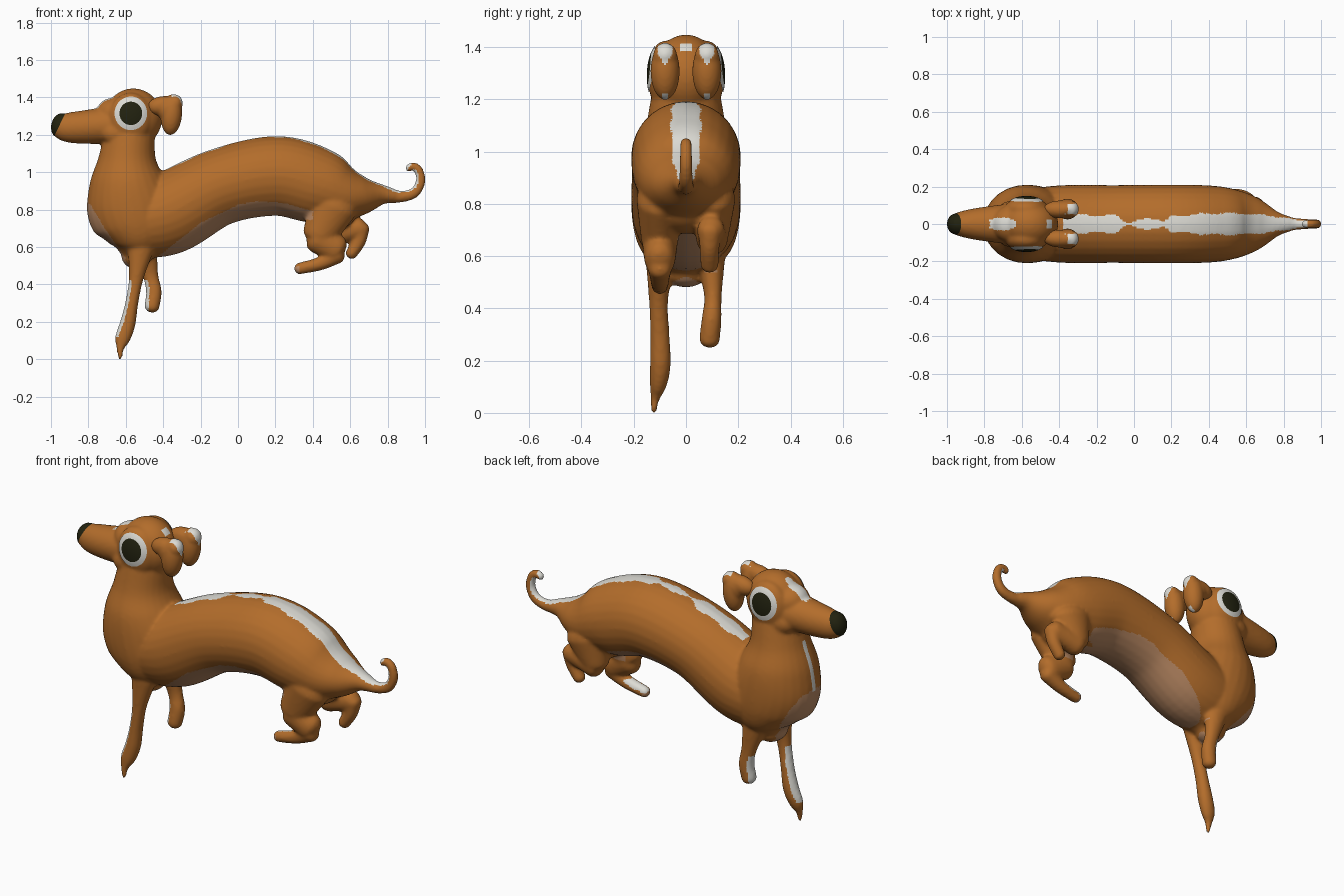
import bpy, bmesh, math
from mathutils import Vector, Matrix
from mathutils.bvhtree import BVHTree

if "Cube" in bpy.data.objects:
    bpy.data.objects.remove(bpy.data.objects["Cube"])


def material(name, rgb):
    m = bpy.data.materials.new(name)
    m.diffuse_color = (*rgb, 1)
    m.use_nodes = True
    m.node_tree.nodes["Principled BSDF"].inputs["Base Color"].default_value = m.diffuse_color
    return m


MATS = [material("brown_coat", (0.45, 0.152, 0.024)),
        material("pale_belly", (0.49, 0.25, 0.125)),
        material("white_marking", (0.72, 0.71, 0.66)),
        material("dark_nose_and_pupil", (0.016, 0.016, 0.005))]
BROWN, BELLY, WHITE, DARK = range(4)


def interp(x, pts):
    for (x0, v0), (x1, v1) in zip(pts, pts[1:]):
        if x0 <= x <= x1:
            return v0 + (v1 - v0) * (x - x0) / (x1 - x0)
    return -1


def spline(pts, steps=8):
    P = [Vector(p) for p in pts]
    P = [2 * P[0] - P[1]] + P + [2 * P[-1] - P[-2]]
    out = []
    for a, b, c, d in zip(P, P[1:], P[2:], P[3:]):
        for k in range(steps):
            t = k / steps
            out.append(0.5 * (2 * b + (c - a) * t + (2 * a - 5 * b + 4 * c - d) * t * t
                              + (3 * b - a - 3 * c + d) * t ** 3))
    return out + [P[-2]]


def tube(bm, pts, n=28):
    """Round-ended loft; each point is x, y, z, half width (y), half height."""
    S = spline(pts)
    C = [Vector(p[:3]) for p in S]
    T = [(C[min(i + 1, len(C) - 1)] - C[max(i - 1, 0)]).normalized() for i in range(len(C))]
    rows = [(C[i], T[i], S[i][3], S[i][4]) for i in range(len(C))]

    def cap(row, sign):
        c, t, w, h = row
        return [(c + t * sign * 0.8 * min(w, h) * math.sin(a), t, w * math.cos(a), h * math.cos(a))
                for a in (0.45, 0.9, 1.25, 1.45)]
    rows = cap(rows[0], -1)[::-1] + rows + cap(rows[-1], 1)
    rings = []
    for c, t, w, h in rows:
        side = Vector((0, 1, 0))
        side = (side - t * side.dot(t)).normalized()
        up = t.cross(side)
        rings.append([bm.verts.new(c + side * w * math.cos(2 * math.pi * k / n)
                                   + up * h * math.sin(2 * math.pi * k / n)) for k in range(n)])
    for r0, r1 in zip(rings, rings[1:]):
        for k in range(n):
            bm.faces.new((r0[k], r0[(k + 1) % n], r1[(k + 1) % n], r1[k]))
    bm.faces.new(rings[0][::-1])
    bm.faces.new(rings[-1])


def ball(bm, c, r, tilt=0):
    bmesh.ops.create_uvsphere(bm, u_segments=32, v_segments=20, radius=1,
                              matrix=Matrix.Translation(c) @ Matrix.Rotation(tilt, 4, 'Y')
                              @ Matrix.Diagonal((*r, 1)))


def fuse(name, bm, voxel, smooth):
    """Melt overlapping parts into one smooth skin."""
    bmesh.ops.recalc_face_normals(bm, faces=bm.faces)
    me = bpy.data.meshes.new(name)
    bm.to_mesh(me)
    ob = bpy.data.objects.new(name, me)
    bpy.context.collection.objects.link(ob)
    r = ob.modifiers.new("remesh", 'REMESH')
    r.mode, r.voxel_size = 'VOXEL', voxel
    s = ob.modifiers.new("smooth", 'SMOOTH')
    s.factor, s.iterations = 0.5, smooth
    new = bpy.data.meshes.new_from_object(ob.evaluated_get(bpy.context.evaluated_depsgraph_get()))
    ob.modifiers.clear()
    ob.data = new
    new.materials.clear()
    for m in MATS:
        new.materials.append(m)
    return ob


def paint(ob, rule, cut=None):
    bm = bmesh.new()
    bm.from_mesh(ob.data)
    if cut:
        bmesh.ops.bisect_plane(bm, geom=bm.verts[:] + bm.edges[:] + bm.faces[:],
                               plane_co=cut[0], plane_no=cut[1])
    bm.normal_update()
    for f in bm.faces:
        f.smooth = True
        f.material_index = rule(f.calc_center_median(), f.normal)
    bm.to_mesh(ob.data)
    return bm


# --- body: trunk, chest and neck, tail, head ---
bm = bmesh.new()
tube(bm, [(-.56, 0, .74, .19, .20), (-.37, 0, .78, .208, .22), (-.1, 0, .92, .208, .205),
          (.2, 0, .98, .21, .213), (.42, 0, .93, .205, .205), (.56, 0, .885, .18, .16),
          (.67, 0, .875, .135, .105), (.77, 0, .88, .065, .055), (.84, 0, .872, .038, .035)])
tube(bm, [(-.545, 0, .545, .09, .08), (-.535, 0, .61, .165, .15), (-.54, 0, .7, .2, .215),
          (-.57, 0, .82, .21, .24), (-.59, 0, .95, .2, .205), (-.592, 0, 1.07, .16, .155),
          (-.58, 0, 1.2, .135, .135)])
tube(bm, [(.8, 0, .875, .042, .04), (.88, 0, .87, .03, .031), (.945, 0, .892, .027, .028),
          (.976, 0, .95, .025, .026), (.966, 0, 1.01, .023, .024), (.935, 0, 1.032, .022, .022),
          (.91, 0, 1.02, .02, .02)])
ball(bm, (-.56, 0, 1.29), (.155, .132, .158))
ball(bm, (-.655, 0, 1.305), (.105, .1, .088), .5)
tube(bm, [(-.62, 0, 1.255, .115, .1), (-.74, 0, 1.247, .1, .096), (-.84, 0, 1.24, .086, .088),
          (-.91, 0, 1.24, .072, .08), (-.953, 0, 1.25, .058, .068)])
for s in (-1, 1):
    ball(bm, (-.575, s * .081, 1.29), (.115, .066, .135))
    ball(bm, (-.645, s * .065, 1.21), (.088, .06, .066))
# pelvis filling between the thighs
ball(bm, (.5, 0, .8), (.14, .14, .115))
# front legs: near one stretched down, far one tucked
tube(bm, [(-.52, -.1, .59, .055, .07), (-.545, -.105, .43, .037, .039), (-.568, -.1, .3, .037, .035),
          (-.59, -.098, .19, .04, .042), (-.617, -.106, .11, .033, .041), (-.63, -.118, .055, .018, .02),
          (-.63, -.122, .008, .012, .012)])
tube(bm, [(-.5, .095, .59, .055, .07), (-.468, .103, .45, .034, .042), (-.45, .098, .36, .038, .042),
          (-.46, .09, .28, .04, .04)])
# hind legs: thigh, shin, foot for each side
tube(bm, [(.51, -.1, .82, .09, .13), (.435, -.1, .665, .072, .092)])
tube(bm, [(.43, -.1, .65, .068, .085), (.525, -.1, .59, .06, .075)])
tube(bm, [(.53, -.1, .56, .047, .05), (.44, -.1, .512, .037, .037), (.325, -.1, .484, .032, .031)])
tube(bm, [(.54, .1, .82, .09, .13), (.5, .1, .69, .066, .08)])
tube(bm, [(.5, .1, .67, .062, .07), (.65, .095, .7, .052, .056)])
tube(bm, [(.66, .092, .7, .046, .044), (.645, .09, .63, .038, .038), (.605, .09, .562, .034, .032)])
body = fuse("dog_body", bm, 0.0095, 7)

NOSE = Vector((-.926, 0, 1.31)), Vector((.09, 0, -.043)).normalized()
BELLY_EDGE = [(-.85, .86), (-.79, .83), (-.72, .71), (-.6, .54), (-.5, .5), (-.4, .57), (-.2, .73),
              (0, .825), (.1, .845), (.25, .835), (.4, .79), (.48, .7)]
STRIPE = [(-.38, .03), (-.3, .047), (-.1, .045), (-.03, .006), (.03, .02), (.08, .032), (.13, .025),
          (.16, .008), (.2, .04), (.4, .057), (.6, .056), (.75, .042), (.85, .024), (1, .018)]


def body_rule(c, n):
    y = abs(c.y)
    if (c - NOSE[0]).dot(NOSE[1]) < 0 and c.x < -.9:
        return DARK
    # back stripe and inner side of the tail
    if .84 < c.z < 1.25 and y < interp(c.x, STRIPE) + .004 * math.sin(40 * c.x):
        if (n.z > .2 and c.x < .93) or (c.x > .85 and n.x < -.3):
            return WHITE
    # forehead blaze, crown spot and throat streak
    if c.z > 1.3 and n.z > .2 and y < interp(c.x, [(-.77, .02), (-.73, .036), (-.68, .034), (-.63, .015)]):
        return WHITE
    if c.x > -.5 and 1.385 < c.z < 1.415 and y < .025:
        return WHITE
    if c.x < -.7 and .83 < c.z < 1.1 and n.x < -.5 and y < .013:
        return WHITE
    # leg fronts and paw top
    if .12 < c.z < .42 and c.x < -.4 and n.x < -.5:
        return WHITE
    if c.z < .54 and .3 < c.x < .44 and n.z > .2 and -.105 < c.y < 0:
        return WHITE
    # belly and lower chest, leaving the legs brown
    leg = (c.z < .54 and y > .05) if c.x < 0 else (c.x > .33 and (y > .035 or c.z < .66))
    if c.z < interp(c.x, BELLY_EDGE) and c.z > .44 and n.z < .25:
        if not leg or (.33 < c.x < .4 and c.z > .745):
            return BELLY
    return BROWN


bm = paint(body, body_rule, NOSE)
tree = BVHTree.FromBMesh(bm)

# --- ears: flap plus short root, mirrored ---
for s, side in ((-1, "near"), (1, "far")):
    eb = bmesh.new()
    ball(eb, (-.356, s * .08, 1.308), (.057, .056, .11), .08)
    ball(eb, (-.4, s * .078, 1.355), (.085, .047, .052), -.1)
    ball(eb, (-.375, s * .08, 1.335), (.062, .05, .075), -.5)
    ball(eb, (-.337, s * .08, 1.368), (.042, .046, .048))
    ear = fuse(side + "_ear", eb, 0.008, 5)

    def ear_rule(c, n):
        dy = abs(abs(c.y) - .08)
        top = n.x > -.2 and 1.33 < c.z and c.x > -.37 and dy < .028 * min(1, (c.z - 1.325) / .05)
        low = n.x > .2 and c.z < 1.225 and dy < .012
        return WHITE if top or low else BROWN
    paint(ear, ear_rule)

# --- eyes: thin plates laid on the head ---
for s, side in ((-1, "near"), (1, "far")):
    eb = bmesh.new()
    n = 40

    def on_head(fx, fz):
        x, z = -.573 + .085 * fx, 1.314 + .088 * fz
        hit, nor, _, _ = tree.ray_cast(Vector((x, s * .6, z)), Vector((0, -s, 0)))
        return eb.verts.new(hit + nor * .004)
    rings = [[on_head(f * math.cos(2 * math.pi * k / n), f * math.sin(2 * math.pi * k / n))
              for k in range(n)] for f in (.12, .3, .5, .7, .8, .9, 1)]
    eb.faces.new(rings[0]).material_index = DARK
    for i, (r0, r1) in enumerate(zip(rings, rings[1:])):
        for k in range(n):
            f = eb.faces.new((r0[k], r0[(k + 1) % n], r1[(k + 1) % n], r1[k]))
            f.material_index = DARK if i < 3 else WHITE
    bmesh.ops.recalc_face_normals(eb, faces=eb.faces)
    eb.faces.ensure_lookup_table()
    if eb.faces[0].normal.y * s < 0:
        bmesh.ops.reverse_faces(eb, faces=eb.faces)
    for f in eb.faces:
        f.smooth = True
    me = bpy.data.meshes.new(side + "_eye")
    eb.to_mesh(me)
    for m in MATS:
        me.materials.append(m)
    bpy.context.collection.objects.link(bpy.data.objects.new(side + "_eye", me))
